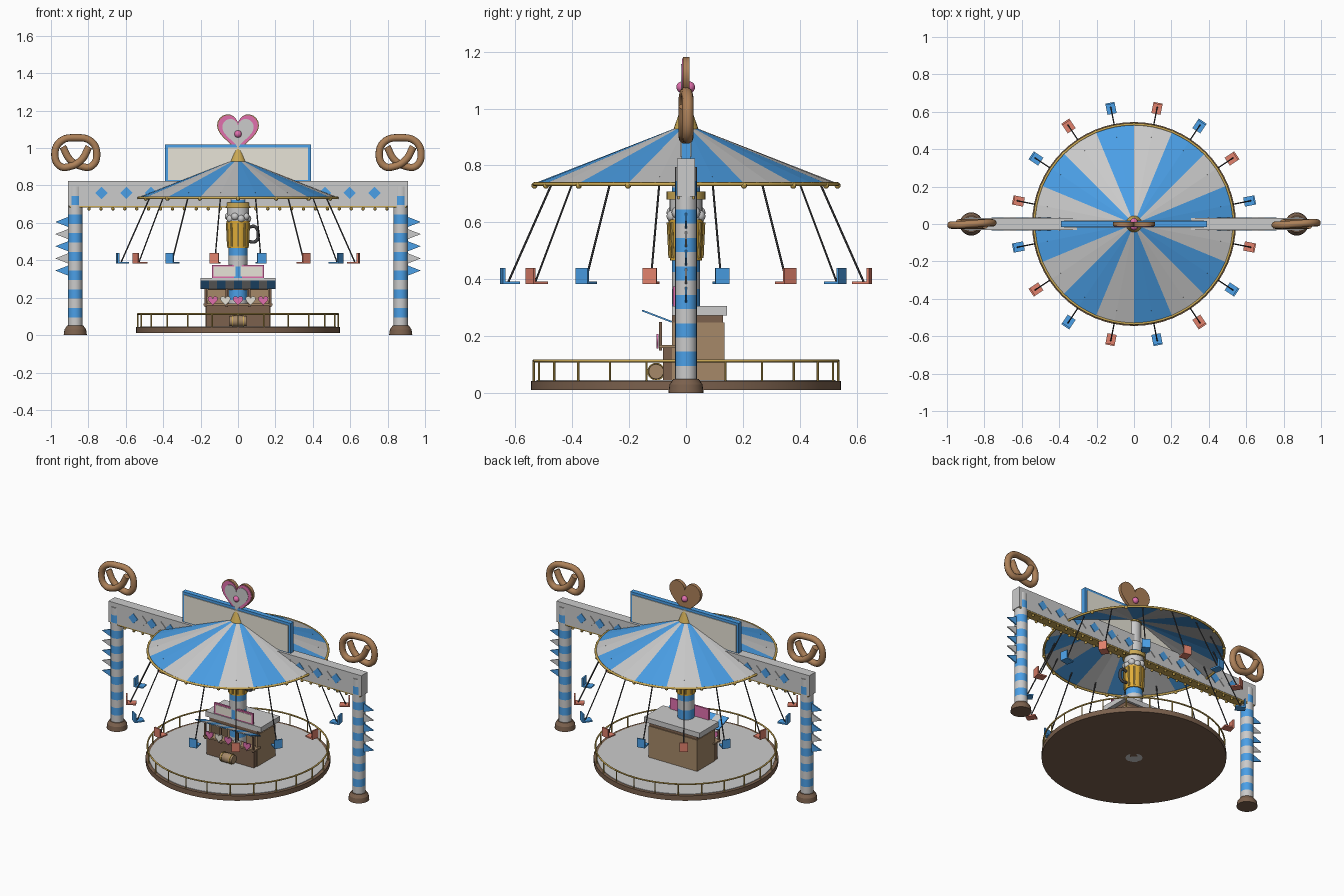
import bpy, bmesh
from math import sin, cos, pi, radians
from mathutils import Matrix, Vector

if "Cube" in bpy.data.objects:
    bpy.data.objects.remove(bpy.data.objects["Cube"])

COLORS = dict(blue=(.07, .35, .8), red=(.75, .22, .15), brown=(.2, .12, .075), gold=(.6, .4, .09),
              dough=(.42, .22, .1), pink=(.75, .16, .42), wood=(.38, .25, .14), cream=(.8, .77, .68),
              dark=(.06, .06, .065), amber=(.75, .42, .04))
MATS = {}
for n, c in COLORS.items():
    MATS[n] = bpy.data.materials.new(n)
    MATS[n].diffuse_color = (*c, 1)


def finish(name, bm, color=None, smooth=True):
    me = bpy.data.meshes.new(name)
    bm.to_mesh(me)
    bm.free()
    ob = bpy.data.objects.new(name, me)
    bpy.context.collection.objects.link(ob)
    if color:
        me.materials.append(MATS[color])
    if smooth:
        bpy.ops.object.select_all(action='DESELECT')
        ob.select_set(True)
        bpy.context.view_layer.objects.active = ob
        bpy.ops.object.shade_smooth_by_angle(angle=radians(35))
    return ob


def box(bm, x0, x1, y0, y1, z0, z1, m=Matrix()):
    c = Matrix.Translation(((x0 + x1) / 2, (y0 + y1) / 2, (z0 + z1) / 2))
    bmesh.ops.create_cube(bm, size=1, matrix=m @ c @ Matrix.Diagonal((x1 - x0, y1 - y0, z1 - z0, 1)))


def rod(bm, a, b, r, r2=None, n=8):
    a, b = Vector(a), Vector(b)
    d = b - a
    m = Matrix.Translation((a + b) / 2) @ d.to_track_quat('Z', 'Y').to_matrix().to_4x4()
    bmesh.ops.create_cone(bm, cap_ends=True, segments=n, radius1=r, radius2=r if r2 is None else r2,
                          depth=d.length, matrix=m)


def ball(bm, p, r, u=8, v=6):
    bmesh.ops.create_uvsphere(bm, u_segments=u, v_segments=v, radius=r, matrix=Matrix.Translation(p))


def prism(bm, pts, y0, y1):
    # extrude an xz outline along y
    f = bm.faces.new([bm.verts.new((x, y0, z)) for x, z in pts])
    g = bmesh.ops.extrude_face_region(bm, geom=[f])['geom']
    bmesh.ops.translate(bm, vec=(0, y1 - y0, 0), verts=[v for v in g if isinstance(v, bmesh.types.BMVert)])
    bmesh.ops.recalc_face_normals(bm, faces=bm.faces)


def heart(cx, cz, s, n=40):
    pts = []
    for i in range(n):
        t = 2 * pi * i / n
        pts.append((cx + s * sin(t) ** 3,
                    cz + s * 1.06 * (13 * cos(t) - 5 * cos(2 * t) - 2 * cos(3 * t) - cos(4 * t)) / 16))
    return pts


def single(name, color, fn, *args, **kw):
    bm = bmesh.new()
    fn(bm, *args, **kw)
    return finish(name, bm, color)


def ring(name, color, R, r, z):
    bpy.ops.mesh.primitive_torus_add(major_segments=64, minor_segments=8, major_radius=R, minor_radius=r,
                                     location=(0, 0, z))
    ob = bpy.context.object
    ob.name = name
    ob.data.materials.append(MATS[color])
    bpy.ops.object.shade_smooth()


def tube(name, color, pts, r):
    cu = bpy.data.curves.new(name, 'CURVE')
    cu.dimensions, cu.bevel_depth, cu.bevel_resolution, cu.use_fill_caps = '3D', r, 3, True
    sp = cu.splines.new('BEZIER')
    sp.bezier_points.add(len(pts) - 1)
    for b, p in zip(sp.bezier_points, pts):
        b.co = p
        b.handle_left_type = b.handle_right_type = 'AUTO'
    sp.resolution_u = 6
    cu.materials.append(MATS[color])
    bpy.context.collection.objects.link(bpy.data.objects.new(name, cu))


def banded(name, x, r, z0, step, count):
    for k, col in enumerate((None, 'blue')):
        bm = bmesh.new()
        for i in range(k, count, 2):
            rod(bm, (x, 0, z0 + i * step), (x, 0, z0 + (i + 1) * step), r, n=24)
        finish(f"{name}_{'blue' if k else 'grey'}_bands", bm, col)


def polar(r, a, z):
    return (r * cos(a), r * sin(a), z)


# platform and railing
single("platform_base", 'brown', rod, (0, 0, .01), (0, 0, .042), .545, n=64)
single("platform_deck", None, rod, (0, 0, .03), (0, 0, .045), .525, n=64)
ring("railing_top", 'gold', .535, .005, .113)
bm = bmesh.new()
for i in range(24):
    a = 2 * pi * i / 24
    rod(bm, polar(.535, a, .04), polar(.535, a, .113), .004)
finish("railing_posts", bm, 'gold')

# central mast with mug
banded("mast", 0, .05, .01, .0593, 13)
single("mug_body", 'amber', rod, (0, 0, .465), (0, 0, .61), .056, .062, n=24)
bm = bmesh.new()
for i in range(10):
    a = 2 * pi * (i + .5) / 10
    rod(bm, polar(.056, a, .475), polar(.062, a, .6), .006)
finish("mug_ribs", bm, 'gold')
bm = bmesh.new()
rod(bm, (0, 0, .605), (0, 0, .68), .058, n=24)
for i in range(10):
    ball(bm, polar(.05, 2 * pi * i / 10, .622 + .012 * (i % 2)), .021, 12, 8)
finish("mug_foam", bm)
single("mast_collar", 'gold', rod, (0, 0, .68), (0, 0, .708), .068, n=32)
tube("mug_handle", 'dark', [(.055, 0, .575), (.09, 0, .58), (.108, 0, .54), (.095, 0, .502), (.055, 0, .5)], .009)
single("mast_core", None, rod, (0, 0, .7), (0, 0, .92), .04, n=24)

# striped canopy
for k, col in enumerate(('blue', None)):
    bm = bmesh.new()
    for g in range(k, 16, 2):
        for h in range(2):
            a, b = (g + h / 2) * pi / 8, (g + h / 2 + .5) * pi / 8
            bm.faces.new([bm.verts.new(p) for p in (polar(.04, a, .93), polar(.533, a, .737),
                                                    polar(.533, b, .737), polar(.04, b, .93))])
    finish("canopy_" + (col or 'grey') + "_gores", bm, col, False)
ring("canopy_rim", 'gold', .533, .007, .734)
bm = bmesh.new()
for i in range(16):
    ball(bm, polar(.533, i * pi / 8, .729), .011)
finish("canopy_bulbs", bm, 'gold')
single("canopy_finial", 'gold', rod, (0, 0, .918), (0, 0, 1.02), .047, .012, n=24)

# heart topper
single("heart_back", 'dough', prism, heart(0, 1.092, .112), -.01, .012)
single("heart_icing", 'pink', prism, heart(0, 1.092, .106), -.014, -.01)
single("heart_face", None, prism, heart(0, 1.09, .084), -.017, -.012)
bm = bmesh.new()
for y in (-.014, .012):
    ball(bm, (0, y, 1.075), .02, 16, 10)
finish("heart_knobs", bm, 'pink')

# hanging seats
chains = bmesh.new()
for k, col in enumerate(('blue', 'red')):
    bm = bmesh.new()
    for i in range(k, 16, 2):
        a = (i + .5) * pi / 8
        m = Matrix.Rotation(a, 4, 'Z')
        box(bm, .60, .66, -.025, .025, .383, .392, m)
        box(bm, .652, .661, -.025, .025, .383, .44, m)
        rod(chains, polar(.47, a, .76), polar(.637, a, .39), .0038, n=6)
    finish(col + "_seats", bm, col, False)
finish("seat_chains", chains, 'dark')

# side pillars with feet, pennants and pretzels
for s in (-1, 1):
    side = "left" if s < 0 else "right"
    banded(side + "_pillar", s * .87, .038, .045, .05, 15)
    bm = bmesh.new()
    rod(bm, (s * .87, 0, 0), (s * .87, 0, .03), .062, .058, n=24)
    rod(bm, (s * .87, 0, .03), (s * .87, 0, .05), .058, .044, n=24)
    finish(side + "_pillar_foot", bm, 'brown')
    for k, col in enumerate(('blue', None)):
        bm = bmesh.new()
        for i in range(k, 5, 2):
            z = .605 - .065 * i
            prism(bm, [(s * .9, z - .03), (s * .9, z + .03), (s * .977, z)], -.004, .004)
        finish(f"{side}_{col or 'grey'}_pennants", bm, col, False)
    half = [(-.07, .035), (-.03, -.035), (.03, -.07), (.085, -.068), (.112, .0), (.08, .065)]
    path = half + [(0, .083)] + [(-x, z) for x, z in half[::-1]]
    n = len(path)
    tube(side + "_pretzel", 'dough', [(s * .867 + x, .006 * (1 if i < n / 2 else -1) if i != n // 2 else 0, .972 + z)
                                      for i, (x, z) in enumerate(path)], .02)

# cross beam with diamonds and bulbs
single("cross_beam", None, box, -.91, .91, -.032, .032, .69, .825)
single("beam_bottom_strip", 'gold', box, -.9, .9, -.03, .03, .682, .691)
for k, col in enumerate(('blue', None)):
    bm = bmesh.new()
    for i in range(k, 23, 2):
        x, w = -.73 + i * 1.46 / 22, .033
        prism(bm, [(x - w, .76), (x, .76 - w), (x + w, .76), (x, .76 + w)], -.036, .036)
    finish("beam_" + (col or 'grey') + "_diamonds", bm, col, False)
bm = bmesh.new()
for i in range(28):
    for y in (-.024, .024):
        ball(bm, (-.86 + i * 1.72 / 27, y, .675), .009)
finish("beam_bulbs", bm, 'gold')

# large sign board on the beam
single("sign_frame", 'blue', box, -.39, .39, -.016, .016, .815, 1.02)
single("sign_panel", 'cream', box, -.375, .375, -.02, .02, .83, 1.003)

# booth walls, counter and roof
bm = bmesh.new()
box(bm, -.175, .175, .12, .135, .045, .248)
for s in (-1, 1):
    x = sorted((s * .175, s * .16))
    box(bm, *x, -.05, .12, .045, .248)
finish("booth_walls", bm, 'wood', False)
bm = bmesh.new()
box(bm, -.17, .17, -.08, -.045, .045, .16)
for x in (-.172, -.06, .06, .172):
    box(bm, x - .006, x + .006, -.095, -.085, .15, .25)
finish("booth_counter", bm, 'brown', False)
single("booth_counter_top", 'wood', box, -.185, .185, -.095, -.03, .158, .168)
single("booth_ceiling", 'brown', box, -.17, .17, -.05, .13, .24, .272)
single("booth_roof", None, box, -.2, .2, -.05, .145, .272, .305)
for k, col in enumerate(('blue', None)):
    bm = bmesh.new()
    m = Matrix.Translation((0, -.05, .25)) @ Matrix.Rotation(radians(-21), 4, 'X')
    for i in range(k, 9, 2):
        box(bm, -.2 + i * .4 / 9, -.2 + (i + 1) * .4 / 9, -.112, 0, -.003, .003, m)
    finish("booth_awning_" + (col or 'grey') + "_stripes", bm, col, False)

# booth hearts, sign and barrel
for k, col in enumerate(('pink', 'cream')):
    bm = bmesh.new()
    for i in range(k, 5, 2):
        prism(bm, heart(-.135 + i * .0675, .187, .027, 24), -.104, -.096)
    finish(col + "_booth_hearts", bm, col)
single("booth_sign_frame", 'pink', box, -.14, .14, -.045, -.033, .305, .375)
single("booth_sign_panel", 'cream', box, -.13, .13, -.048, -.04, .313, .366)
bm = bmesh.new()
rod(bm, (-.045, -.105, .075), (0, -.105, .075), .026, .031, n=20)
rod(bm, (0, -.105, .075), (.045, -.105, .075), .031, .026, n=20)
finish("barrel", bm, 'wood')
bm = bmesh.new()
for x in (-.03, .03):
    rod(bm, (x - .003, -.105, .075), (x + .003, -.105, .075), .031, n=20)
finish("barrel_hoops", bm, 'gold')

for m in bpy.data.materials:
    if m.users and not m.is_grease_pencil:
        m.use_nodes = True
        m.node_tree.nodes["Principled BSDF"].inputs["Base Color"].default_value = m.diffuse_color
